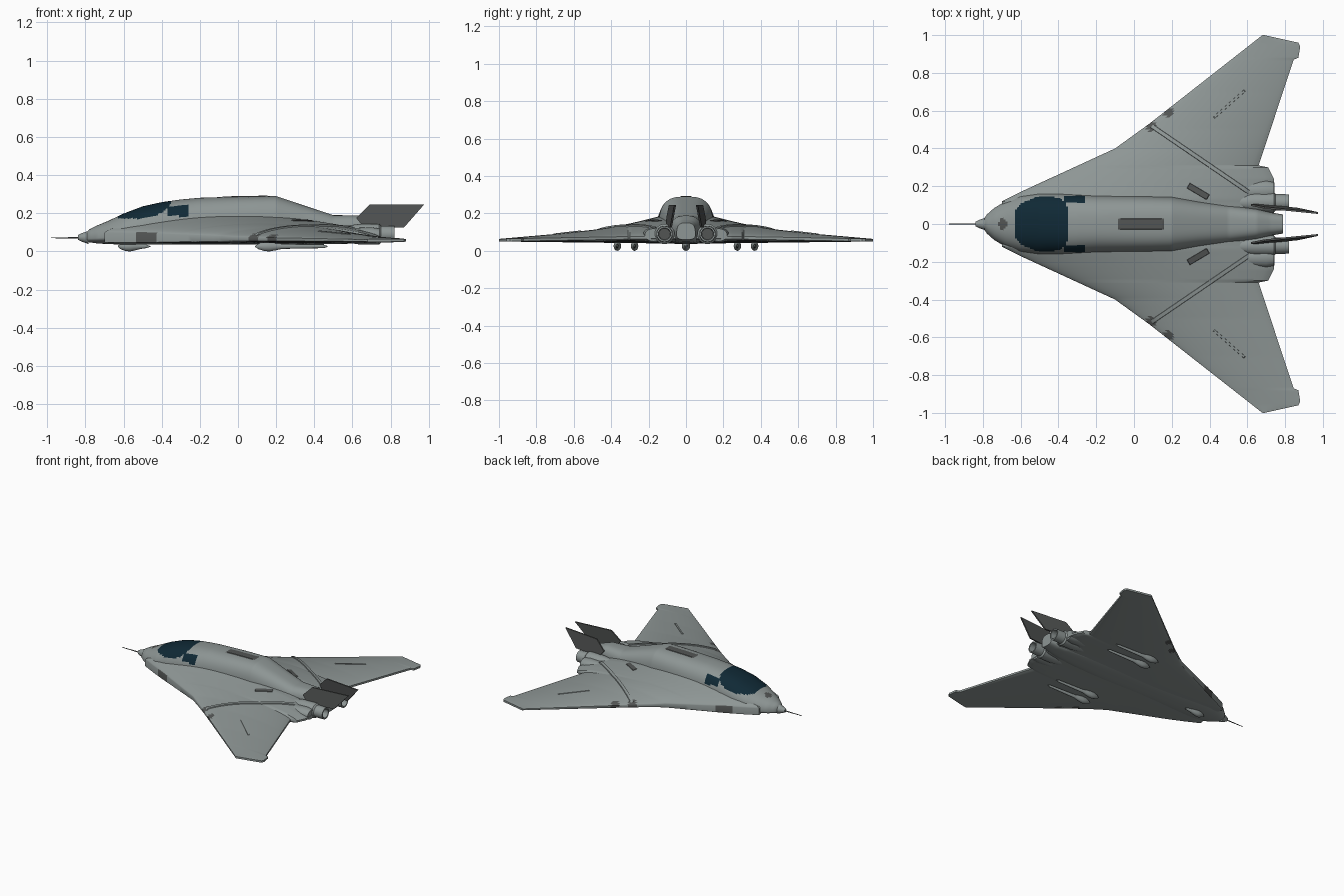
import bpy, bmesh, math
from mathutils import Vector

if "Cube" in bpy.data.objects:
    bpy.data.objects.remove(bpy.data.objects["Cube"])


def material(name, rgb):
    m = bpy.data.materials.new(name)
    m.diffuse_color = (*rgb, 1)
    m.use_nodes = True
    m.node_tree.nodes["Principled BSDF"].inputs["Base Color"].default_value = m.diffuse_color
    return m


GREY = material("hull grey", (0.27, 0.305, 0.30))
DARK = material("dark grey", (0.085, 0.09, 0.088))
GLASS = material("canopy glass", (0.005, 0.022, 0.036))


def lerp(table, v, col=1):
    if v <= table[0][0]:
        return table[0][col]
    for a, b in zip(table, table[1:]):
        if v <= b[0]:
            return a[col] + (b[col] - a[col]) * (v - a[0]) / (b[0] - a[0])
    return table[-1][col]


def finish(name, bm, mats, rule=None, angle=35, closed=True):
    if closed:
        bmesh.ops.recalc_face_normals(bm, faces=bm.faces)
    if rule:
        for f in bm.faces:
            f.material_index = rule(f.calc_center_median())
    me = bpy.data.meshes.new(name)
    bm.to_mesh(me)
    bm.free()
    for m in mats:
        me.materials.append(m)
    ob = bpy.data.objects.new(name, me)
    bpy.context.collection.objects.link(ob)
    bpy.ops.object.select_all(action='DESELECT')
    ob.select_set(True)
    bpy.context.view_layer.objects.active = ob
    bpy.ops.object.shade_smooth_by_angle(angle=math.radians(angle))
    return ob


def loft(name, rings, mats, rule=None, angle=35):
    """Closed rings bridged in order, with end caps."""
    bm = bmesh.new()
    vs = [[bm.verts.new(p) for p in r] for r in rings]
    n = len(rings[0])
    for a, b in zip(vs, vs[1:]):
        for i in range(n):
            j = (i + 1) % n
            bm.faces.new((a[i], a[j], b[j], b[i]))
    bm.faces.new(vs[0])
    bm.faces.new(vs[-1])
    return finish(name, bm, mats, rule, angle)


def revolve(name, profile, y, z, mat, squash=1.0, seg=24):
    """Turned part along the x axis."""
    rings = []
    for x, r in profile:
        rings.append([(x, y + r * math.cos(k * math.tau / seg),
                       z + squash * r * math.sin(k * math.tau / seg)) for k in range(seg)])
    return loft(name, rings, [mat])


# Fuselage: x, half width, top, bottom
HULL = [(-.80, .012, .092, .058), (-.785, .045, .112, .048), (-.74, .085, .135, .042),
        (-.68, .12, .160, .038), (-.6, .15, .198, .036), (-.5, .163, .236, .036),
        (-.4, .163, .258, .036), (-.3, .158, .272, .036), (-.2, .153, .281, .036),
        (0, .15, .287, .036), (.2, .145, .290, .036), (.35, .12, .240, .036),
        (.5, .10, .190, .038), (.65, .08, .188, .042), (.72, .062, .165, .048),
        (.79, .05, .150, .06)]


def hull_data(x):
    w, top, bot = (lerp(HULL, x, c) for c in (1, 2, 3))
    mid = bot + (top - bot) * .3
    return w, top, bot, mid, lerp([(-.8, 2.1), (-.3, 2.6), (.1, 3)], x)


def hull_top(x, y):
    w, top, bot, mid, n = hull_data(x)
    return mid + (top - mid) * (1 - abs(y / w) ** n) ** (1 / n) if abs(y) < w else 0


def hull_ring(x, seg=72):
    w, top, bot, mid, n = hull_data(x)
    ring = []
    for k in range(seg):
        c, s = math.cos(k * math.tau / seg), math.sin(k * math.tau / seg)
        h = top - mid if s > 0 else mid - bot
        ring.append((x, math.copysign(abs(c) ** (2 / n), c) * w,
                     mid + math.copysign(abs(s) ** (2 / n), s) * h))
    return ring


def hull_paint(c):
    if ((c.x + .49) / .14) ** 4 + (c.y / .145) ** 4 < 1 and c.z > .172:
        return 2
    if -.37 < c.x < -.26 and abs(c.y) > .11 and c.z > .185:
        return 2
    if ((c.x + .695) / .022) ** 2 + (c.y / .03) ** 2 < 1 and c.z > .1:
        return 1
    if -.7 < c.x < -.65 and .05 < c.z < .075 and abs(c.y) > .08:
        return 1
    return 0


loft("fuselage", [hull_ring(-.8 + 1.59 * i / 159) for i in range(160)],
     [GREY, DARK, GLASS], hull_paint)

# Blended wing: leading and trailing edges and thickness by span
LEAD = [(0, -.66), (.1, -.70), (.12, -.70), (.17, -.60), (.4, -.10), (.53, .08), (1, .68)]
TRAIL = [(0, .74), (.2, .745), (.24, .74), (.30, .71), (.31, .66), (.87, .845),
         (.88, .87), (.94, .88), (.96, .87), (1, .69)]
CREST = [(.13, .188), (.2, .17), (.3, .146), (.4, .127), (.5, .112), (.7, .09), (1, .064)]
RIM = [(.22, .025), (.45, .009), (1, .005)]


def wing_z(t, y):
    y = abs(y)
    mid = .075 - .018 * y
    half = lerp(RIM, y) * (1 - t) + .007 * t
    s = max(0, math.sin(math.pi * t ** .9))
    low = .038 + .012 * y
    return (mid + half + (lerp(CREST, y) - mid - half) * s ** .7,
            mid - half + (low - mid + half) * s ** .4)


def surface(x, y):
    a, b = lerp(LEAD, abs(y)), lerp(TRAIL, abs(y))
    return max(hull_top(x, y), wing_z(min(1, max(0, (x - a) / (b - a))), y)[0])


def wing_ring(y, n=70):
    a, b = lerp(LEAD, abs(y)), lerp(TRAIL, abs(y))
    ts = [(i / n) ** 1.3 for i in range(n + 1)]
    top = [(a + (b - a) * t, y, wing_z(t, y)[0]) for t in ts]
    return top + [(a + (b - a) * t, y, wing_z(t, y)[1]) for t in reversed(ts)]


def wing_paint(c):
    y = abs(c.y)
    if -.53 < c.x < -.43 and abs(c.x - lerp(LEAD, y)) < .004:
        return 1
    return int(any(math.hypot(c.x - px, y - py) < .028 for px, py in ((.09, .52), (.18, .595))))


half = sorted({round(i / 80, 4) for i in range(81)} | {p[0] for p in TRAIL} | {.53, .12, .17})
loft("blended_wing", [wing_ring(y) for y in [-v for v in reversed(half) if v > 0] + half],
     [GREY, DARK], wing_paint)


def strip(name, p, q, width, lift, mat, n=24):
    """Thin plate or ridge that follows the upper surface."""
    p, q = Vector(p), Vector(q)
    side = (q - p).normalized().orthogonal() * width
    bm = bmesh.new()
    rows = []
    for i in range(n + 1):
        row = []
        for k in (-1, -.8, -.4, 0, .4, .8, 1):
            c = p.lerp(q, i / n) + side * k
            up = -.004 if abs(k) == 1 or i in (0, n) else lift
            row.append(bm.verts.new((c.x, c.y, surface(c.x, c.y) + up)))
        rows.append(row)
    for a, b in zip(rows, rows[1:]):
        for i in range(6):
            bm.faces.new((a[i], a[i + 1], b[i + 1], b[i]))
    bm.normal_update()
    if sum(f.normal.z for f in bm.faces) < 0:
        bmesh.ops.reverse_faces(bm, faces=bm.faces)
    finish(name, bm, [mat], closed=False)


strip("spine_panel", (-.09, 0), (.165, 0), .034, .003, DARK)

# Nose cone and probe
revolve("nose_cone", [(-.84, .012), (-.82, .022), (-.785, .034)], 0, .073, GREY)
revolve("nose_probe", [(-.98, .002), (-.83, .004)], 0, .071, DARK, seg=10)


def pod(name, x0, x1, y, r, tail):
    L = x1 - x0
    prof = [(x0, .002), (x0 + .12 * L, .55 * r), (x0 + .35 * L, .95 * r), (x0 + .55 * L, r),
            (x0 + .8 * L, .75 * r), (x1, .5 * r), (x1 + tail, .35 * r), (x1 + tail + .02, .002)]
    revolve(name, prof, y, .026, GREY, .026 / r, 16)


pod("nose_fairing", -.63, -.51, 0, .022, .03)

for s, tag in ((1, "left"), (-1, "right")):
    # Underwing fairings
    pod(tag + "_inner_fairing", .09, .23, s * .275, .02, .22)
    pod(tag + "_outer_fairing", .09, .23, s * .367, .02, .22)
    # Upper vents and panel ridges
    strip(tag + "_vent", (.285, s * .205), (.395, s * .14), .018, .003, DARK)
    strip(tag + "_fold_ridge", (.085, s * .525), (.62, s * .16), .012, .007, GREY)
    strip(tag + "_wing_ridge", (.42, s * .56), (.59, s * .71), .007, .004, GREY)
    # Engine nacelle and nozzle
    revolve(tag + "_engine", [(.42, .004), (.52, .038), (.64, .054), (.74, .054), (.75, .044),
                              (.82, .042), (.82, .033), (.77, .030)], s * .115, .09, GREY)
    revolve(tag + "_exhaust", [(.771, .029), (.775, .029)], s * .115, .09, DARK)
    revolve(tag + "_engine_shoulder", [(.5, .004), (.6, .05), (.70, .055), (.742, .045)],
            s * .175, .085, GREY, .75)
    # Swept tail fin, leaning inward
    outline = [(.62, .175), (.69, .245), (.975, .245), (.87, .125), (.66, .125)]
    rings = [[(x, s * (.105 - .1 * (x - .62) - .1 * (z - .13) + d), z) for x, z in outline]
             for d in (-.005, .005)]
    loft(tag + "_tail_fin", rings, [DARK])
